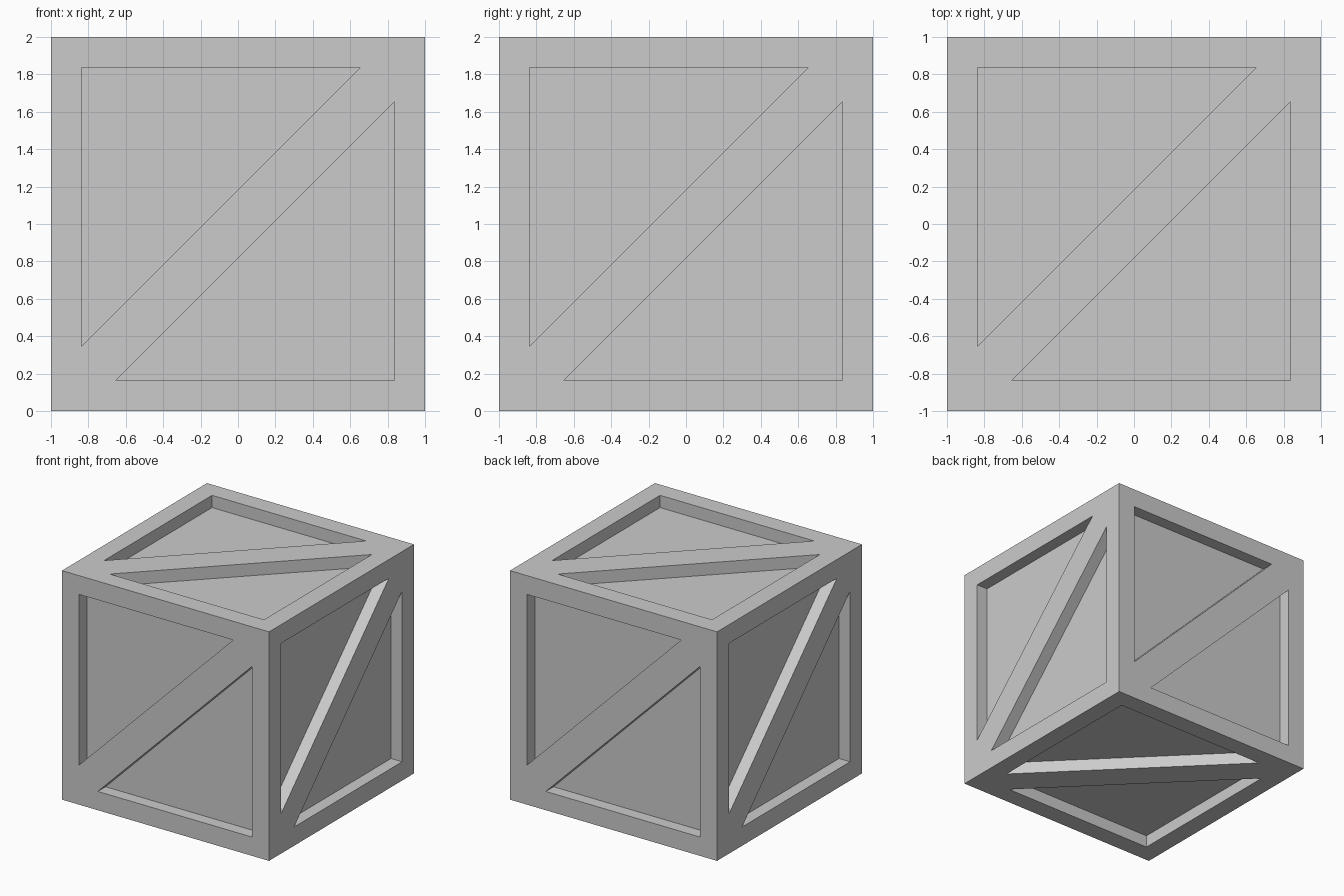
import bpy, bmesh
from mathutils import Vector

if "Cube" in bpy.data.objects:
    bpy.data.objects.remove(bpy.data.objects["Cube"])

RIM, TIP, DEPTH = 0.836, 0.654, 0.107   # frame inner edge, sharp tip of recess, recess depth
X, Y, Z = Vector((1, 0, 0)), Vector((0, 1, 0)), Vector((0, 0, 1))
CENTRE = Vector((0, 0, 1))

outer = [(-1, 1), (-1, -1), (1, 1)]
inner = [(-RIM, RIM), (-RIM, -TIP), (TIP, RIM)]

bm = bmesh.new()


def half_side(u, v):
    """Half of one crate side: frame and brace around a recessed triangular panel."""
    n = u.cross(v)

    def ring(points, height):
        return [bm.verts.new(CENTRE + u * a + v * b + n * height) for a, b in points]

    rim, lip, floor = ring(outer, 1), ring(inner, 1), ring(inner, 1 - DEPTH)
    for i in range(3):
        j = (i + 1) % 3
        bm.faces.new((rim[i], rim[j], lip[j], lip[i]))
        bm.faces.new((lip[i], lip[j], floor[j], floor[i]))
    bm.faces.new(floor)


# Six sides, each made of two halves turned 180 degrees about the side's centre
for u, v in ((X, Z), (Y, Z), (-X, Z), (-Y, Z), (X, Y), (X, -Y)):
    half_side(u, v)
    half_side(-u, -v)

bmesh.ops.remove_doubles(bm, verts=bm.verts, dist=0.0001)

# Join the two halves of each diagonal brace
seams = [e for e in bm.edges if e.calc_length() > 2.5]
bmesh.ops.dissolve_edges(bm, edges=seams, use_verts=False)
bmesh.ops.recalc_face_normals(bm, faces=bm.faces)

mesh = bpy.data.meshes.new("crate")
bm.to_mesh(mesh)
bm.free()
bpy.context.collection.objects.link(bpy.data.objects.new("crate", mesh))
